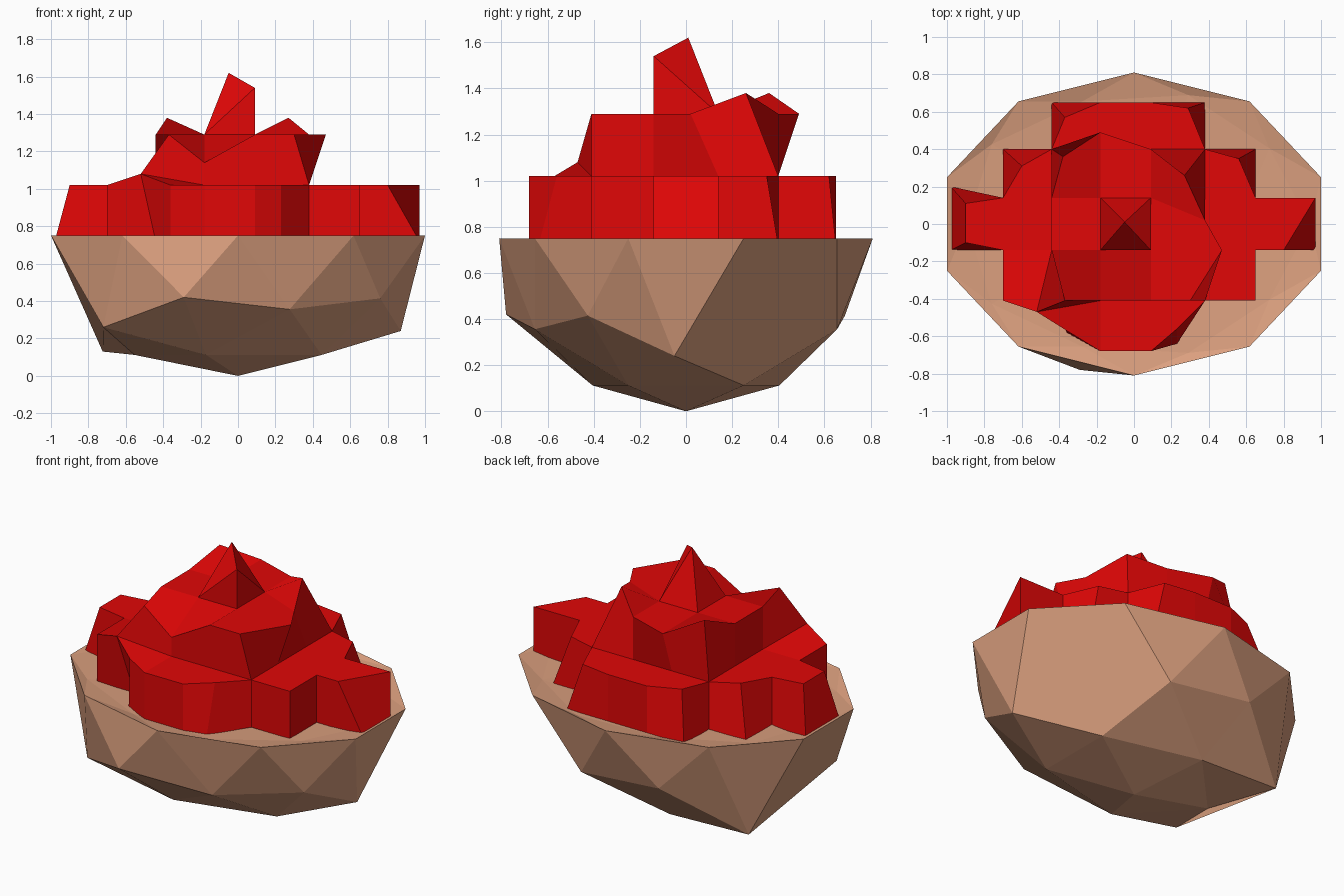
import bpy, bmesh
from mathutils import Vector

if "Cube" in bpy.data.objects:
    bpy.data.objects.remove(bpy.data.objects["Cube"])


def finish(bm, name, color):
    bmesh.ops.recalc_face_normals(bm, faces=bm.faces[:])
    mesh = bpy.data.meshes.new(name)
    bm.to_mesh(mesh)
    bm.free()
    mat = bpy.data.materials.new(name + "_color")
    mat.diffuse_color = color
    mat.use_nodes = True
    mat.node_tree.nodes["Principled BSDF"].inputs["Base Color"].default_value = mat.diffuse_color
    mesh.materials.append(mat)
    obj = bpy.data.objects.new(name, mesh)
    bpy.context.collection.objects.link(obj)


def nearest(bm, p):
    return min(bm.verts, key=lambda v: (v.co - Vector(p)).length)


# Bowl: stretched icosphere, upper half pressed into a shallow dish
bm = bmesh.new()
bmesh.ops.create_icosphere(bm, subdivisions=2, radius=1)
for v in bm.verts:
    z = v.co.z * (0.75 if v.co.z < 0 else -0.05)
    v.co = Vector((v.co.x * 1.051, v.co.y * 0.81, z + 0.75))

# a few dented corners and two flattened spots on the outside
flat_spots = [nearest(bm, (-.94, 0, .41)), nearest(bm, (.76, .43, .41))]
for p in ((.87, -.05, .24), (-.29, -.78, .42), (-.72, -.48, .26)):
    nearest(bm, p).co = p
nearest(bm, (-.72, .41, .36)).co.z = .13
bmesh.ops.dissolve_verts(bm, verts=flat_spots)
finish(bm, "bowl", (0.71, 0.35, 0.21, 1))

# Heap: a stepped pile of blocks on a grid
X = [-.98, -.70, -.44, -.18, .09, .38, .65, .97]
Y = [-.68, -.41, -.14, .14, .40, .65]
Z = [.72, 1.02, 1.29, 1.56]
cells = {(i, j, 0) for j in range(5) for i in range(abs(j - 2), 7 - abs(j - 2))}
cells |= {(i, j, 1) for i in (2, 3, 4) for j in (1, 2, 3)}
cells.add((3, 2, 2))

# grid corners pulled out of line, per level: x, y and sometimes z
base = {(2, 0): (-.36, -.58), (5, 0): (.23, -.64), (0, 3): (-.98, .20)}
ledge = {(2, 0): (-.36, -.57), (5, 0): (.23, -.56), (2, 1): (-.52, -.47, 1.08),
         (0, 2): (-.90, -.10), (0, 3): (-.90, .11), (7, 2): (.80, -.14),
         (1, 4): (-.60, .31), (6, 4): (.56, .35),
         (2, 5): (-.37, .57), (5, 5): (.29, .62)}
step = {(2, 1): (-.37, -.41), (3, 1): (-.18, -.41, 1.14), (5, 1): (.30, -.41),
        (5, 2): (.47, -.14), (5, 3): (.38, .02), (5, 4): (.27, .26, 1.38),
        (3, 4): (-.18, .49), (2, 4): (-.38, .36, 1.38)}
peak = {ij: (-.05, .01, 1.62) for ij in ((3, 2), (3, 3), (4, 3))}
peak[4, 2] = (.09, -.14, 1.54)
moved = [base, ledge, step, peak]

bm = bmesh.new()
verts = {}


def corner(key):
    if key not in verts:
        i, j, k = key
        p = moved[k].get((i, j), (X[i], Y[j]))
        verts[key] = bm.verts.new(p if len(p) == 3 else (*p, Z[k]))
    return verts[key]


# outer faces of the blocks
for cell in sorted(cells):
    for axis in range(3):
        for side in (0, 1):
            other = list(cell)
            other[axis] += 2 * side - 1
            if tuple(other) in cells:
                continue
            loop = []
            for a, b in ((0, 0), (1, 0), (1, 1), (0, 1)):
                key = list(cell)
                key[axis] += side
                key[(axis + 1) % 3] += a
                key[(axis + 2) % 3] += b
                loop.append(corner(tuple(key)))
            bm.faces.new(loop if side else loop[::-1])

# fold the peak's front and right faces, then close its tip
fold = [verts[3, 2, 2], verts[4, 2, 3], verts[4, 3, 2]]
bmesh.ops.connect_verts(bm, verts=fold)
bmesh.ops.remove_doubles(bm, verts=bm.verts[:], dist=0.001)
finish(bm, "heap", (0.75, 0.002, 0.002, 1))
